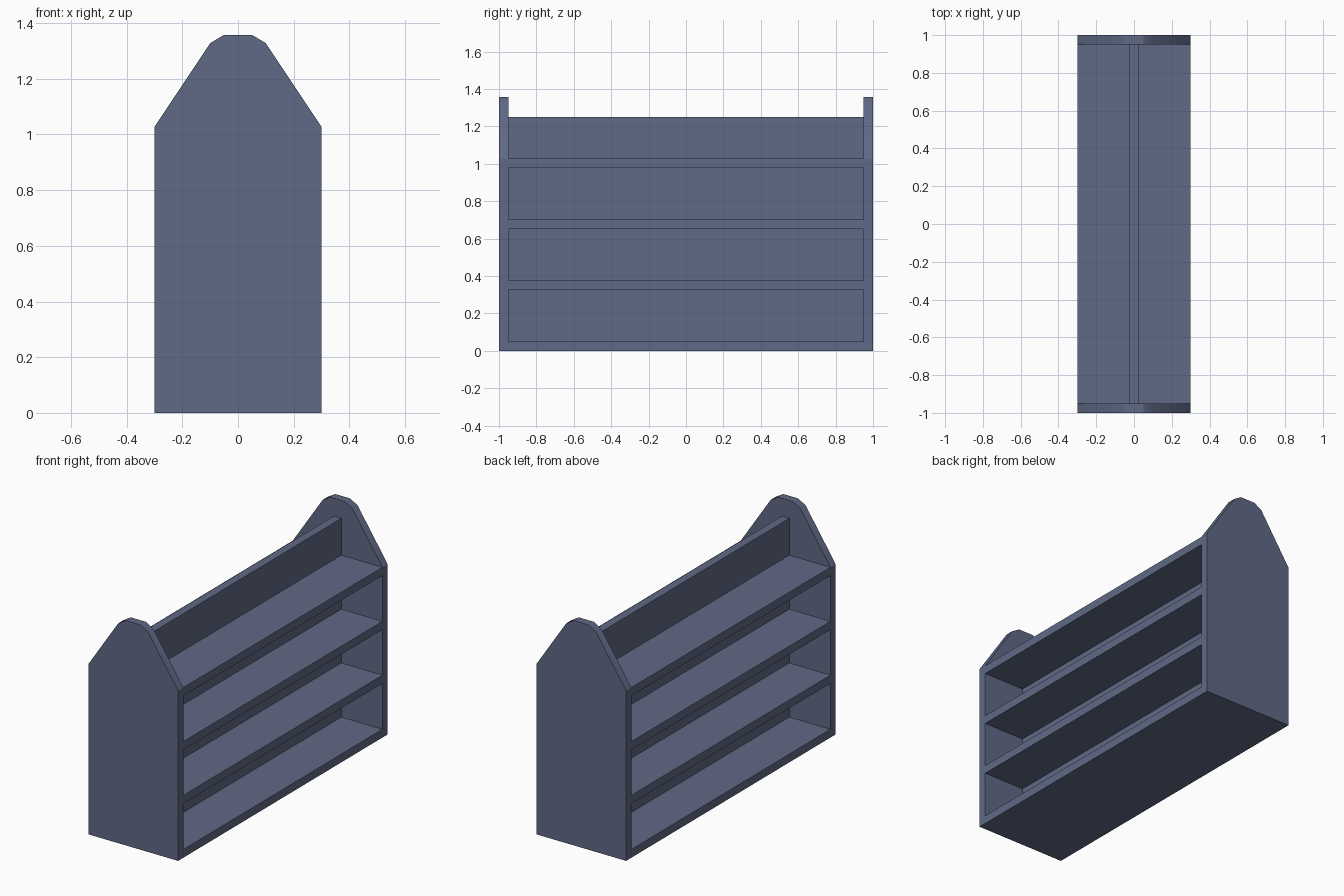
import bpy, bmesh, math

if "Cube" in bpy.data.objects:
    bpy.data.objects.remove(bpy.data.objects["Cube"])

paint = bpy.data.materials.new("slate blue paint")
paint.diffuse_color = (0.117, 0.144, 0.238, 1)
paint.use_nodes = True
paint.node_tree.nodes["Principled BSDF"].inputs["Base Color"].default_value = paint.diffuse_color


def finish(name, bm):
    bmesh.ops.recalc_face_normals(bm, faces=bm.faces)
    mesh = bpy.data.meshes.new(name)
    bm.to_mesh(mesh)
    bm.free()
    mesh.materials.append(paint)
    obj = bpy.data.objects.new(name, mesh)
    bpy.context.collection.objects.link(obj)
    return obj


def box(name, x, y, z0, z1):
    """Box with half widths x, y between heights z0 and z1."""
    bm = bmesh.new()
    bmesh.ops.create_cube(bm, size=1)
    for v in bm.verts:
        v.co = (v.co.x * 2 * x, v.co.y * 2 * y, z1 if v.co.z > 0 else z0)
    return finish(name, bm)


# End panels: gabled profile with a clipped crown
half = [(0.3, 0), (0.3, 1.028), (0.1, 1.328), (0.05, 1.358)]
profile = half + [(-x, z) for x, z in reversed(half)]
for name, y in (("front_end_panel", -1.0), ("back_end_panel", 0.95)):
    bm = bmesh.new()
    face = bm.faces.new([bm.verts.new((x, y, z)) for x, z in profile])
    ext = bmesh.ops.extrude_face_region(bm, geom=[face])
    verts = [g for g in ext["geom"] if isinstance(g, bmesh.types.BMVert)]
    bmesh.ops.translate(bm, verts=verts, vec=(0, 0.05, 0))
    panel = finish(name, bm)
    bpy.ops.object.select_all(action='DESELECT')
    panel.select_set(True)
    bpy.context.view_layer.objects.active = panel
    bpy.ops.object.shade_smooth_by_angle(angle=math.radians(30))

# Shelves, evenly spaced between the end panels
shelf_bottoms = [0, 0.327, 0.652, 0.978]
for i, z in enumerate(shelf_bottoms):
    box(f"shelf_{i + 1}", 0.3, 0.95, z, z + 0.05)

# Central divider, in one piece per bay and rising above the top shelf
bay_tops = shelf_bottoms[1:] + [1.25]
for i, (z, top) in enumerate(zip(shelf_bottoms, bay_tops)):
    box(f"divider_{i + 1}", 0.025, 0.95, z + 0.05, top)
